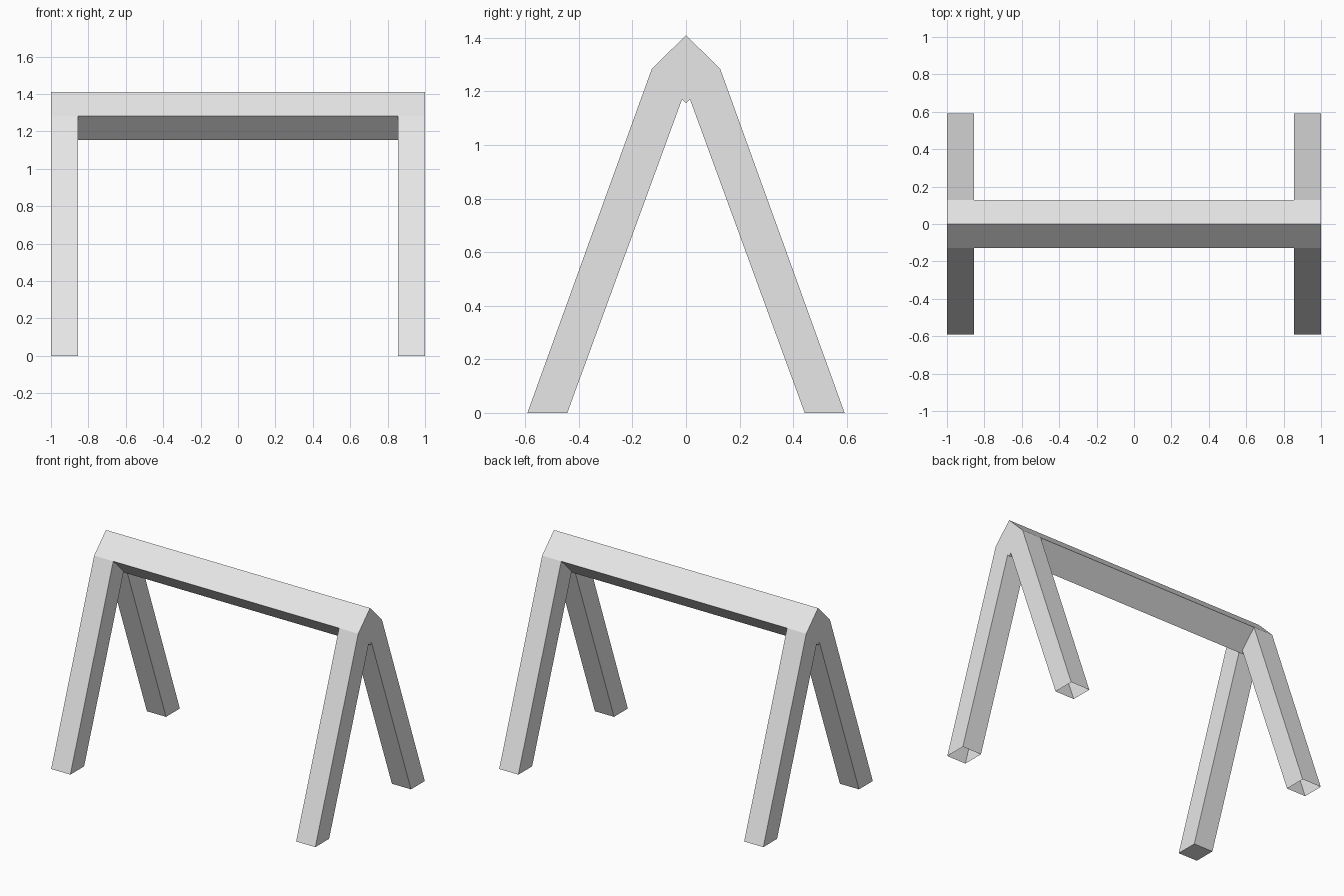
import bpy
import bmesh

cube = bpy.data.objects.get("Cube")
if cube:
    bpy.data.objects.remove(cube, do_unlink=True)

grey = bpy.data.materials.new("light_grey")
grey.use_nodes = True
colour = (0.8, 0.8, 0.8, 1.0)
grey.diffuse_color = colour
grey.node_tree.nodes["Principled BSDF"].inputs["Base Color"].default_value = colour

HALF = 1.0          # half length of the frame
LEG = 0.145         # leg width along x
TOP, MID, LOW = 1.41, 1.283, 1.155   # heights of the beam's corners
R = 0.128           # half width of the beam


def build(name, rings, caps):
    """Square tube joining two matching rings of points, with chosen end caps."""
    bm = bmesh.new()
    a, b = [[bm.verts.new(p) for p in ring] for ring in rings]
    n = len(a)
    for i in range(n):
        j = (i + 1) % n
        bm.faces.new((a[i], a[j], b[j], b[i]))
    # close both ends to get outward normals, then open the unwanted ends
    ends = [bm.faces.new(a), bm.faces.new(b)]
    bmesh.ops.recalc_face_normals(bm, faces=bm.faces[:])
    drop = [f for f, keep in zip(ends, caps) if not keep]
    bmesh.ops.delete(bm, geom=drop, context='FACES_ONLY')
    mesh = bpy.data.meshes.new(name)
    bm.to_mesh(mesh)
    bm.free()
    mesh.materials.append(grey)
    obj = bpy.data.objects.new(name, mesh)
    bpy.context.scene.collection.objects.link(obj)
    return obj


# Diamond-section ridge beam
diamond = [(0, TOP), (R, MID), (0, LOW), (-R, MID)]
build("ridge_beam", [[(x, y, z) for y, z in diamond] for x in (-HALF, HALF)],
      (True, True))

# Splayed legs, hollow at the foot except one that is closed
for sx, side in ((-1, "right"), (1, "left")):
    for sy, end in ((-1, "front"), (1, "back")):
        def ring(inner, outer):
            x0, x1 = sx * (HALF - LEG), sx * HALF
            (yi, zi), (yo, zo) = inner, outer
            return [(x0, sy * yi, zi), (x1, sy * yi, zi),
                    (x1, sy * yo, zo), (x0, sy * yo, zo)]

        foot = ring((0.443, 0), (0.592, 0))
        head = ring((0.015, 1.17), (R, MID))
        closed = sx < 0 and sy < 0
        build(f"{end}_{side}_leg", [foot, head], (closed, False))
